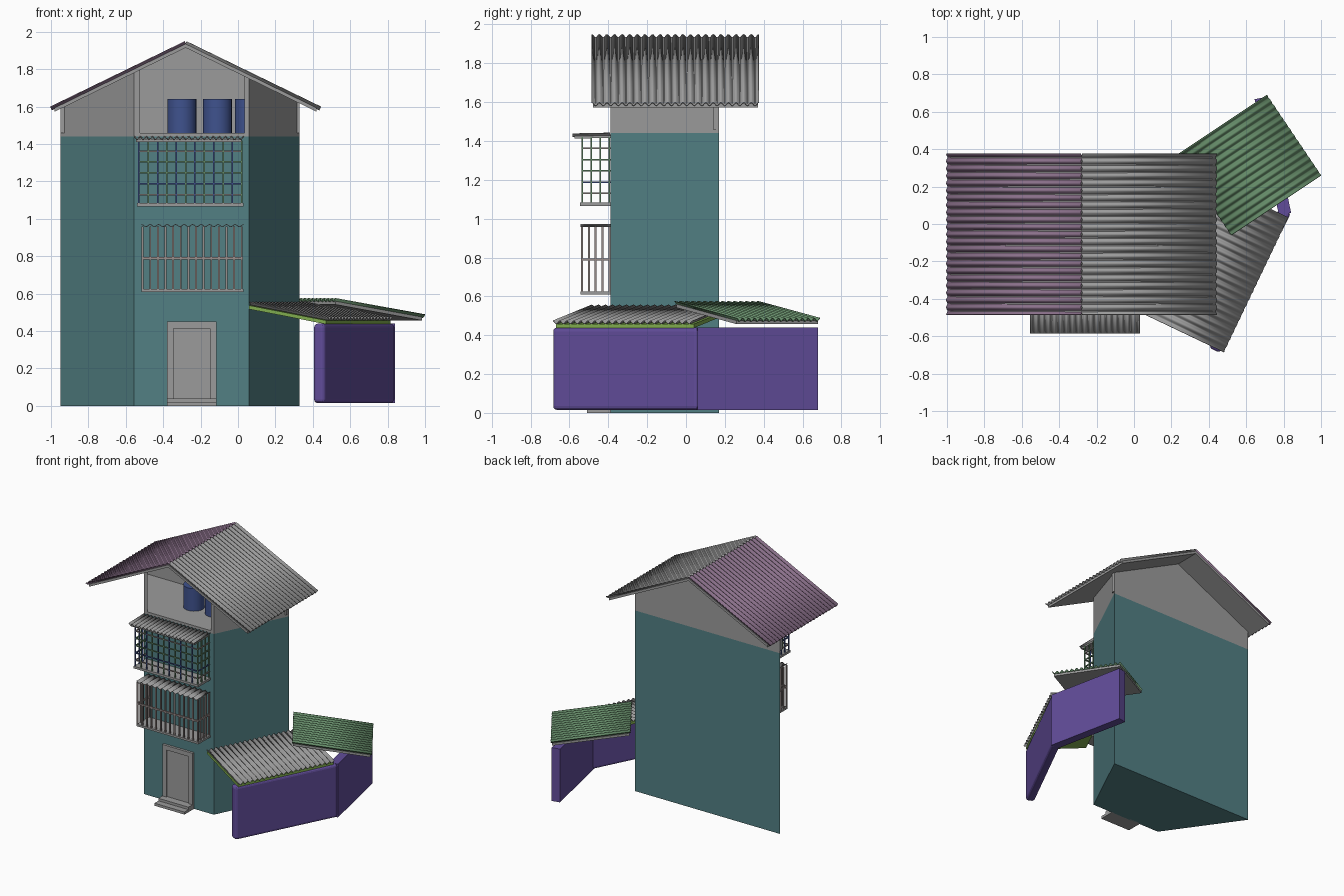
import bpy, bmesh, math
from mathutils import Vector

cube = bpy.data.objects.get("Cube")
if cube:
    bpy.data.objects.remove(cube, do_unlink=True)


def material(name, r, g, b):
    m = bpy.data.materials.new(name)
    m.use_nodes = True
    m.diffuse_color = (r, g, b, 1)
    m.node_tree.nodes["Principled BSDF"].inputs["Base Color"].default_value = (r, g, b, 1)
    return m


TEAL = material("teal plaster", .085, .215, .23)
GREY = material("light grey", .33, .33, .33)
MAUVE = material("mauve sheet", .26, .165, .26)
PURPLE = material("purple wall paint", .12, .073, .32)
GREEN = material("green sheet", .13, .26, .14)
LIME = material("lime board", .22, .42, .08)
BLUE = material("barrel blue", .05, .085, .27)
WARM = material("warm grey bars", .32, .27, .26)


def finish(name, bm, mat):
    bmesh.ops.recalc_face_normals(bm, faces=bm.faces)
    me = bpy.data.meshes.new(name)
    bm.to_mesh(me)
    bm.free()
    me.materials.append(mat)
    ob = bpy.data.objects.new(name, me)
    bpy.context.collection.objects.link(ob)
    return ob


def prism_into(bm, low, high):
    a = [bm.verts.new(p) for p in low]
    b = [bm.verts.new(p) for p in high]
    bm.faces.new(a)
    bm.faces.new(b)
    for i in range(len(a)):
        j = (i + 1) % len(a)
        bm.faces.new((a[i], a[j], b[j], b[i]))


def prism(name, plan, z0, top, mat):
    """Upright prism over a plan outline; top is a height or a function of x."""
    height = top if callable(top) else (lambda x: top)
    bm = bmesh.new()
    prism_into(bm, [(x, y, z0) for x, y in plan], [(x, y, height(x)) for x, y in plan])
    return finish(name, bm, mat)


def boxes(name, spans, mat):
    """One object from boxes given as (x0, x1, y0, y1, z0, z1)."""
    bm = bmesh.new()
    for x0, x1, y0, y1, z0, z1 in spans:
        plan = [(x0, y0), (x1, y0), (x1, y1), (x0, y1)]
        prism_into(bm, [(x, y, z0) for x, y in plan], [(x, y, z1) for x, y in plan])
    return finish(name, bm, mat)


def slab(name, corner, along, slope, thick, mat):
    c, u, v = Vector(corner), Vector(along), Vector(slope)
    quad = [c, c + u, c + u + v, c + v]
    up = Vector((0, 0, thick))
    bm = bmesh.new()
    prism_into(bm, quad, [p + up for p in quad])
    return finish(name, bm, mat)


def sheet(name, corner, along, slope, waves, amp, mat):
    """Corrugated sheet whose ribs run along the slope vector."""
    c, u, v = Vector(corner), Vector(along), Vector(slope)
    n = u.cross(v).normalized()
    if n.z < 0:
        n = -n
    bm = bmesh.new()
    steps = waves * 8
    rows = []
    for i in range(steps + 1):
        p = c + u * (i / steps) + n * amp * math.cos(math.tau * i / 8)
        rows.append((bm.verts.new(p), bm.verts.new(p + v)))
    for a, b in zip(rows, rows[1:]):
        bm.faces.new((a[0], b[0], b[1], a[1]))
    for f in bm.faces:
        f.smooth = True
    ob = finish(name, bm, mat)
    mod = ob.modifiers.new("thickness", "SOLIDIFY")
    mod.thickness = .004
    mod.offset = 0
    return ob


# Tower body: a trapezoid plan, with the open attic room above it
RIDGE = -.28
FL, FR, BR, BL = (-.555, -.39), (.06, -.39), (.33, .17), (-.95, .17)
prism("tower_body", [FL, FR, BR, BL], 0, 1.44, TEAL)
prism("attic_floor", [FL, FR, BR, BL], 1.44, 1.46, GREY)


def under_roof(x):
    return 1.925 - .487 * abs(x - RIDGE)


prism("attic_left_wall", [FL, (-.525, -.39), (-.91, .15), BL], 1.46, under_roof, GREY)
prism("attic_right_wall", [(.035, -.39), FR, BR, (.295, .15)], 1.46, under_roof, GREY)
for side, x in (("left", BL[0]), ("right", BR[0])):
    prism("attic_back_wall_" + side, [(x, .17), (RIDGE, .17), (RIDGE, .14), (x, .14)],
          1.46, under_roof, GREY)

# Water barrels in the attic
for i, x in enumerate((-.30, -.11, .06)):
    bm = bmesh.new()
    bmesh.ops.create_cone(bm, cap_ends=True, segments=24, radius1=.077, radius2=.077, depth=.18)
    bmesh.ops.translate(bm, vec=(x, -.125, 1.55), verts=bm.verts)
    for f in bm.faces:
        f.smooth = len(f.verts) == 4
    finish("barrel_%d" % (i + 1), bm, BLUE)

# Main gable roof: boards with corrugated sheets on top
for side, s, mat in (("left", -1, MAUVE), ("right", 1, GREY)):
    slab("roof_board_" + side, (RIDGE + s * .70, -.48, 1.573), (0, .85, 0),
         (-s * .70, 0, .342), .02, GREY)
    sheet("roof_sheet_" + side, (RIDGE + s * .72, -.485, 1.59), (0, .86, 0),
          (-s * .72, 0, .35), 22, .009, mat)

# Door with frame and steps
boxes("door_frame", [(-.38, -.345, -.41, -.38, 0, .45), (-.15, -.115, -.41, -.38, 0, .45),
                     (-.345, -.15, -.41, -.38, .415, .45)], GREY)
boxes("door_panel", [(-.345, -.15, -.40, -.38, 0, .415)], GREY)
boxes("door_steps", [(-.38, -.115, -.51, -.39, 0, .02), (-.38, -.115, -.46, -.39, .02, .04)], GREY)


# Window cages: bars on the front and both sides
def cage_bars(x0, x1, y0, y1, z0, z1, nx, ny, r):
    spans = []
    for i in range(nx + 1):
        x = x0 + (x1 - x0) * i / nx
        spans.append((x - r, x + r, y0 - r, y0 + r, z0, z1))
    for i in range(1, ny + 1):
        y = y0 + (y1 - y0) * i / ny
        for x in (x0, x1):
            spans.append((x - r, x + r, y - r, y + r, z0, z1))
    return spans


def cage_rail(x0, x1, y0, y1, z, r):
    return [(x0 - r, x1 + r, y0 - r, y0 + r, z - r, z + r),
            (x0 - r, x0 + r, y0, y1, z - r, z + r),
            (x1 - r, x1 + r, y0, y1, z - r, z + r)]


upper = cage_bars(-.53, .02, -.535, -.395, 1.08, 1.42, 11, 3, .004)
boxes("upper_cage_blue_bars", upper[::2], BLUE)
boxes("upper_cage_green_bars", upper[1::2], GREEN)
for i, mat in enumerate((WARM, BLUE, GREEN, GREEN, WARM)):
    boxes("upper_cage_rail_%d" % (i + 1),
          cage_rail(-.53, .02, -.535, -.39, 1.13 + .058 * i, .004), mat)
boxes("upper_cage_base", [(-.54, .03, -.545, -.39, 1.066, 1.084)], GREY)
slab("upper_cage_awning_board", (-.545, -.575, 1.412), (.565, 0, 0), (0, .185, .004), .014, GREY)
sheet("upper_cage_awning_sheet", (-.555, -.585, 1.43), (.585, 0, 0), (0, .195, .004), 18, .007, GREY)

boxes("lower_cage_bars", cage_bars(-.51, .02, -.535, -.395, .62, .96, 13, 4, .005), WARM)
boxes("lower_cage_rail", cage_rail(-.51, .02, -.535, -.39, .79, .006), WARM)
boxes("lower_cage_base", [(-.515, .03, -.542, -.39, .61, .626)], GREY)
sheet("lower_cage_top", (-.515, -.542, .964), (.545, 0, 0), (0, .152, 0), 12, .006, GREY)

# Angled yard walls
yard = prism("yard_wall_front", [(.46, -.69), (.84, .06), (.78, .09), (.40, -.66)], .015, .44, PURPLE)
bev = yard.modifiers.new("rounded edges", "BEVEL")
bev.width = .02
bev.segments = 3
prism("yard_wall_back", [(.84, .06), (.71, .68), (.645, .667), (.775, .046)], .015, .44, PURPLE)

# Front lean-to: lime board under a grey sheet
slab("front_lean_to_board", (.47, -.67, .437), (.345, .71, 0), (-.41, .195, .08), .02, LIME)
sheet("front_lean_to_sheet", (.48, -.685, .466), (.345, .72, 0), (-.42, .20, .082), 20, .008, GREY)

# Back lean-to: grey board under a green sheet
slab("back_lean_to_board", (.985, .26, .457), (-.28, .42, 0), (-.465, -.31, .085), .018, GREY)
sheet("back_lean_to_sheet", (1.0, .26, .48), (-.29, .43, 0), (-.48, -.32, .087), 14, .008, GREEN)
